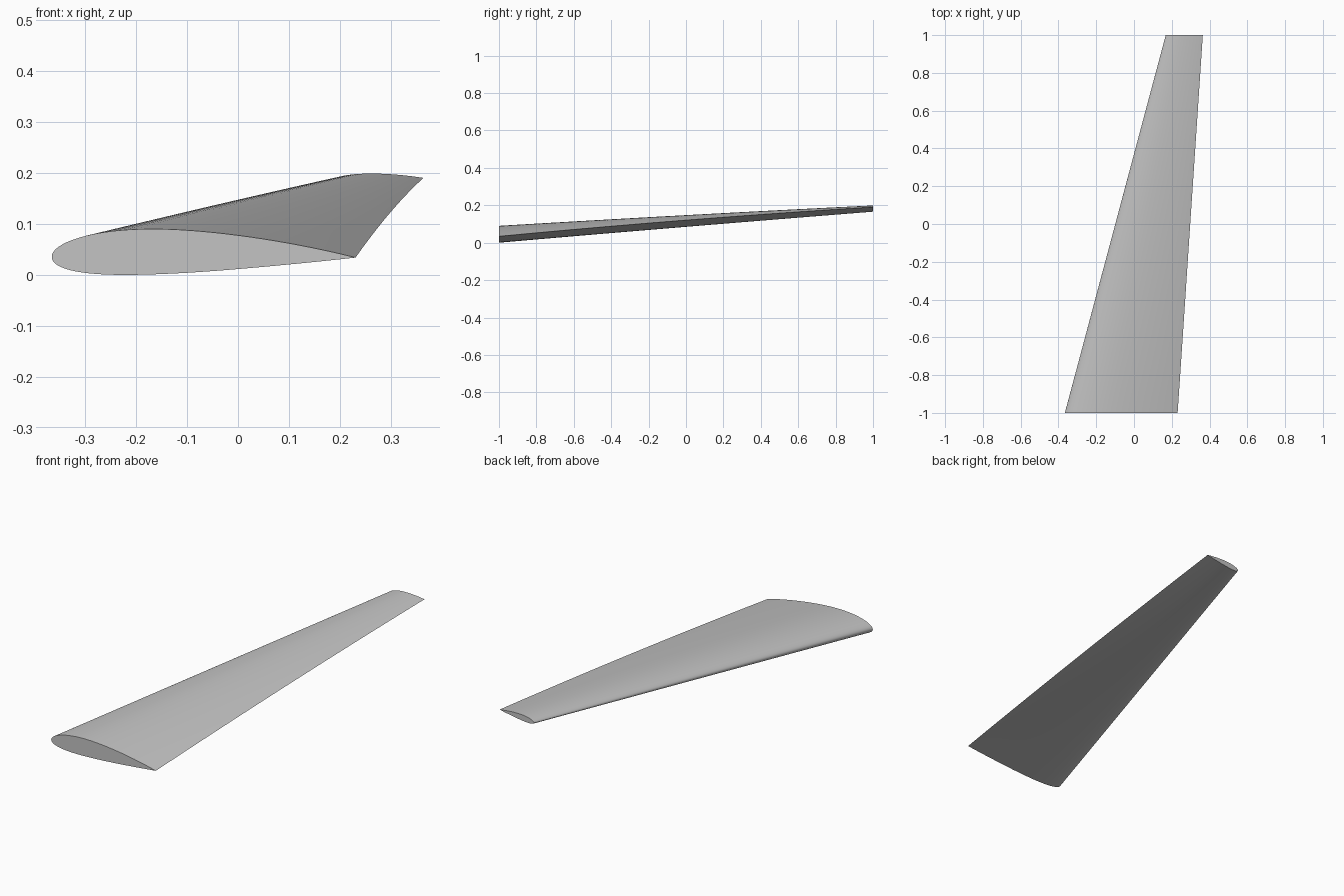
import bpy, bmesh, math

cube = bpy.data.objects.get("Cube")
if cube:
    bpy.data.objects.remove(cube)

ROOT_CHORD, TIP_CHORD = 0.597, 0.197
ROOT_LE, TIP_LE = -0.366, 0.168
RISE = 0.14                      # dihedral over the span
TWIST = math.radians(4.8)        # washout at the tip
THICK, CAMBER, CAMBER_POS = 0.15, 0.02, 0.4
STEPS, STATIONS = 40, 24


def camber(x):
    """Height and slope of the mean line."""
    p = CAMBER_POS
    d = p * p if x < p else (1 - p) ** 2
    base = 0 if x < p else 1 - 2 * p
    return CAMBER * (base + 2 * p * x - x * x) / d, 2 * CAMBER * (p - x) / d


def surface(x, side):
    """Point on the upper (+1) or lower (-1) skin of a unit-chord aerofoil."""
    t = 5 * THICK * (0.2969 * math.sqrt(x) - 0.126 * x - 0.3516 * x**2
                     + 0.2843 * x**3 - 0.1036 * x**4)
    z, slope = camber(x)
    a = math.atan(slope)
    return x - side * t * math.sin(a), z + side * t * math.cos(a)


# Closed aerofoil loop: trailing edge, over the top, around the nose, underside
stops = [(1 - math.cos(math.pi * i / STEPS)) / 2 for i in range(STEPS + 1)]
profile = [surface(x, 1) for x in reversed(stops)]
profile += [surface(x, -1) for x in stops[1:-1]]
floor = -min(z for x, z in profile) * ROOT_CHORD

# Loft the tapered, swept and twisted sections
bm = bmesh.new()
rings = []
for s in range(STATIONS + 1):
    f = s / STATIONS
    chord = ROOT_CHORD + (TIP_CHORD - ROOT_CHORD) * f
    lead = ROOT_LE + (TIP_LE - ROOT_LE) * f
    c, n = math.cos(TWIST * f), math.sin(TWIST * f)
    rings.append([bm.verts.new((lead + chord * (x * c - z * n), 2 * f - 1,
                                floor + RISE * f + chord * (x * n + z * c)))
                  for x, z in profile])
for a, b in zip(rings, rings[1:]):
    for i in range(len(a)):
        j = (i + 1) % len(a)
        bm.faces.new((a[i], a[j], b[j], b[i]))

# Flat root and tip caps
bm.faces.new(rings[0])
bm.faces.new(rings[-1])
bmesh.ops.recalc_face_normals(bm, faces=bm.faces)

mesh = bpy.data.meshes.new("wing")
bm.to_mesh(mesh)
bm.free()
wing = bpy.data.objects.new("wing", mesh)
bpy.context.collection.objects.link(wing)

# Single grey finish
grey = bpy.data.materials.new("light_grey")
grey.use_nodes = True
colour = (0.55, 0.55, 0.55, 1)
grey.diffuse_color = colour
for node in grey.node_tree.nodes:
    if node.type == 'BSDF_PRINCIPLED':
        node.inputs["Base Color"].default_value = colour
mesh.materials.append(grey)

bpy.ops.object.select_all(action='DESELECT')
wing.select_set(True)
bpy.context.view_layer.objects.active = wing
bpy.ops.object.shade_smooth_by_angle(angle=math.radians(35))
